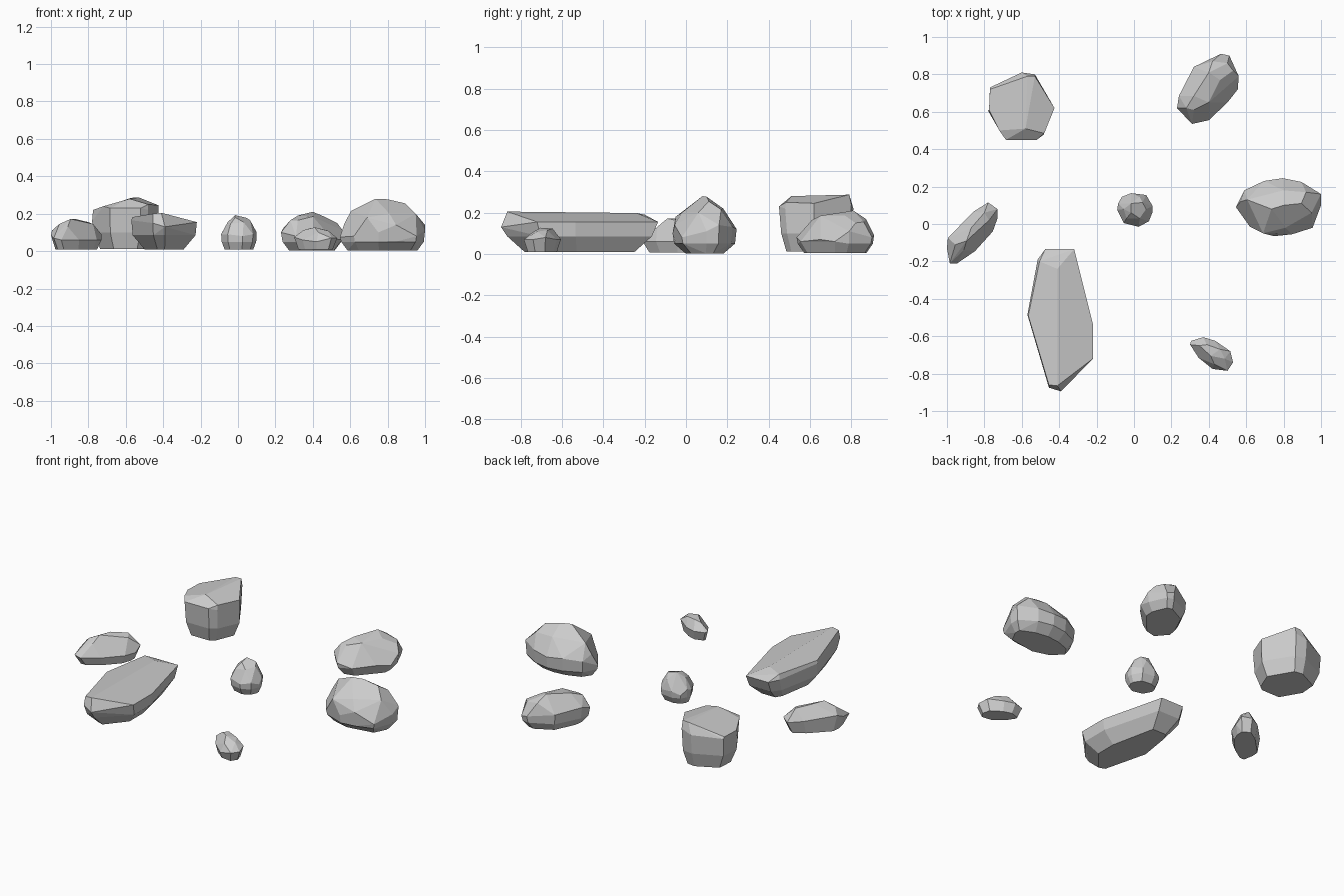
import bpy, bmesh, math


def rock(name, waist, crown, feet):
    """Chipped stone: hull of its widest outline, crown corners and tucked-in lower rings."""
    cx = (min(p[0] for p in waist) + max(p[0] for p in waist)) / 2
    cy = (min(p[1] for p in waist) + max(p[1] for p in waist)) / 2
    pts = list(waist) + list(crown)
    # lower rings: height, x scale, y scale, every n-th outline corner
    for z, sx, sy, step in feet:
        pts += [(cx + (x - cx) * sx, cy + (y - cy) * sy, z) for x, y, _ in waist[::step]]
    bm = bmesh.new()
    for p in pts:
        bm.verts.new(p)
    res = bmesh.ops.convex_hull(bm, input=bm.verts[:])
    junk = {v for v in res["geom_interior"] + res["geom_unused"]
            if isinstance(v, bmesh.types.BMVert)}
    bmesh.ops.delete(bm, geom=list(junk), context='VERTS')
    # merge nearly flat neighbours into broad facets
    bmesh.ops.dissolve_limit(bm, angle_limit=math.radians(9), verts=bm.verts[:], edges=bm.edges[:])
    bmesh.ops.recalc_face_normals(bm, faces=bm.faces[:])
    me = bpy.data.meshes.new(name)
    bm.to_mesh(me)
    bm.free()
    bpy.context.collection.objects.link(bpy.data.objects.new(name, me))


# tall block, back left
rock("block_rock",
     [(-.78, .605, .16), (-.77, .73, .21), (-.60, .81, .22), (-.53, .80, .24),
      (-.42, .62, .20), (-.48, .48, .22), (-.52, .45, .23), (-.685, .45, .23)],
     [(-.77, .72, .22), (-.775, .61, .22), (-.72, .50, .24), (-.58, .51, .28),
      (-.57, .79, .285), (-.53, .79, .287), (-.425, .62, .245), (-.48, .485, .25)],
     [(.10, .97, .94, 1), (.012, .76, .80, 1)])

# oval boulder, back right
rock("oval_rock",
     [(.23, .62, .10), (.24, .685, .12), (.32, .84, .11), (.465, .91, .09), (.51, .90, .08),
      (.56, .79, .11), (.555, .72, .06), (.50, .65, .07), (.40, .555, .06), (.31, .535, .08)],
     [(.28, .62, .165), (.32, .685, .19), (.32, .61, .165), (.40, .65, .185), (.40, .81, .21),
      (.46, .77, .185), (.42, .87, .17), (.50, .86, .155), (.53, .82, .15)],
     [(.05, .95, .97, 1), (.004, .74, .80, 1)])

# slanted sliver, far left
rock("sliver_rock",
     [(-1, -.13, .085), (-.995, -.075, .11), (-.945, -.015, .10), (-.86, .065, .09),
      (-.78, .115, .08), (-.73, .08, .09), (-.73, .03, .06), (-.755, -.04, .06),
      (-.85, -.145, .06), (-.945, -.21, .06), (-.985, -.21, .07)],
     [(-.955, -.11, .145), (-.895, -.09, .172), (-.87, -.02, .172), (-.80, .06, .155),
      (-.775, .02, .145), (-.91, -.14, .13)],
     [(.008, .82, .80, 1)])

# small round pebble, centre
rock("pebble_rock",
     [(-.09, .075, .09), (-.085, .11, .10), (-.065, .145, .07), (-.015, .165, .09),
      (.065, .155, .08), (.10, .095, .10), (.10, .065, .07), (.08, .015, .09),
      (.025, -.015, .08), (-.055, .005, .09)],
     [(-.055, .08, .155), (-.015, .06, .18), (-.015, .11, .192), (.045, .115, .178),
      (.065, .08, .165), (.03, .03, .155), (-.04, .03, .145), (.03, .145, .145)],
     [(.05, .97, .97, 1), (.008, .80, .72, 1)])

# large boulder, right
rock("large_rock",
     [(.545, .09, .075), (.57, .12, .15), (.59, .18, .12), (.695, .23, .13), (.795, .245, .12),
      (.895, .225, .13), (1, .16, .14), (1, .10, .11), (.955, -.02, .08),
      (.845, -.055, .14), (.75, -.065, .10), (.62, -.015, .08)],
     [(.605, .13, .215), (.64, .08, .22), (.735, .08, .28), (.80, .10, .277), (.895, .11, .255),
      (.69, -.05, .18), (.81, -.02, .20), (.95, .06, .20), (.80, .18, .22), (.92, .17, .215)],
     [(.05, .97, .95, 1), (.003, .82, .60, 1)])

# long slab, front left
rock("slab_rock",
     [(-.57, -.485, .165), (-.515, -.19, .16), (-.475, -.135, .155), (-.32, -.135, .155),
      (-.22, -.535, .155), (-.22, -.72, .155), (-.39, -.895, .13), (-.455, -.875, .15)],
     [(-.565, -.49, .182), (-.505, -.20, .19), (-.41, -.24, .198), (-.41, -.865, .205),
      (-.455, -.86, .20), (-.225, -.60, .16)],
     [(.085, .96, .92, 1), (.01, .60, .70, 1)])

# tiny flake, front right
rock("flake_rock",
     [(.30, -.645, .075), (.305, -.625, .07), (.37, -.605, .07), (.435, -.625, .07),
      (.515, -.68, .08), (.53, -.74, .07), (.50, -.785, .07), (.42, -.775, .05),
      (.345, -.715, .06)],
     [(.35, -.65, .112), (.39, -.645, .123), (.41, -.705, .127), (.46, -.67, .115),
      (.485, -.72, .108), (.43, -.75, .10)],
     [(.01, .80, .78, 1)])
